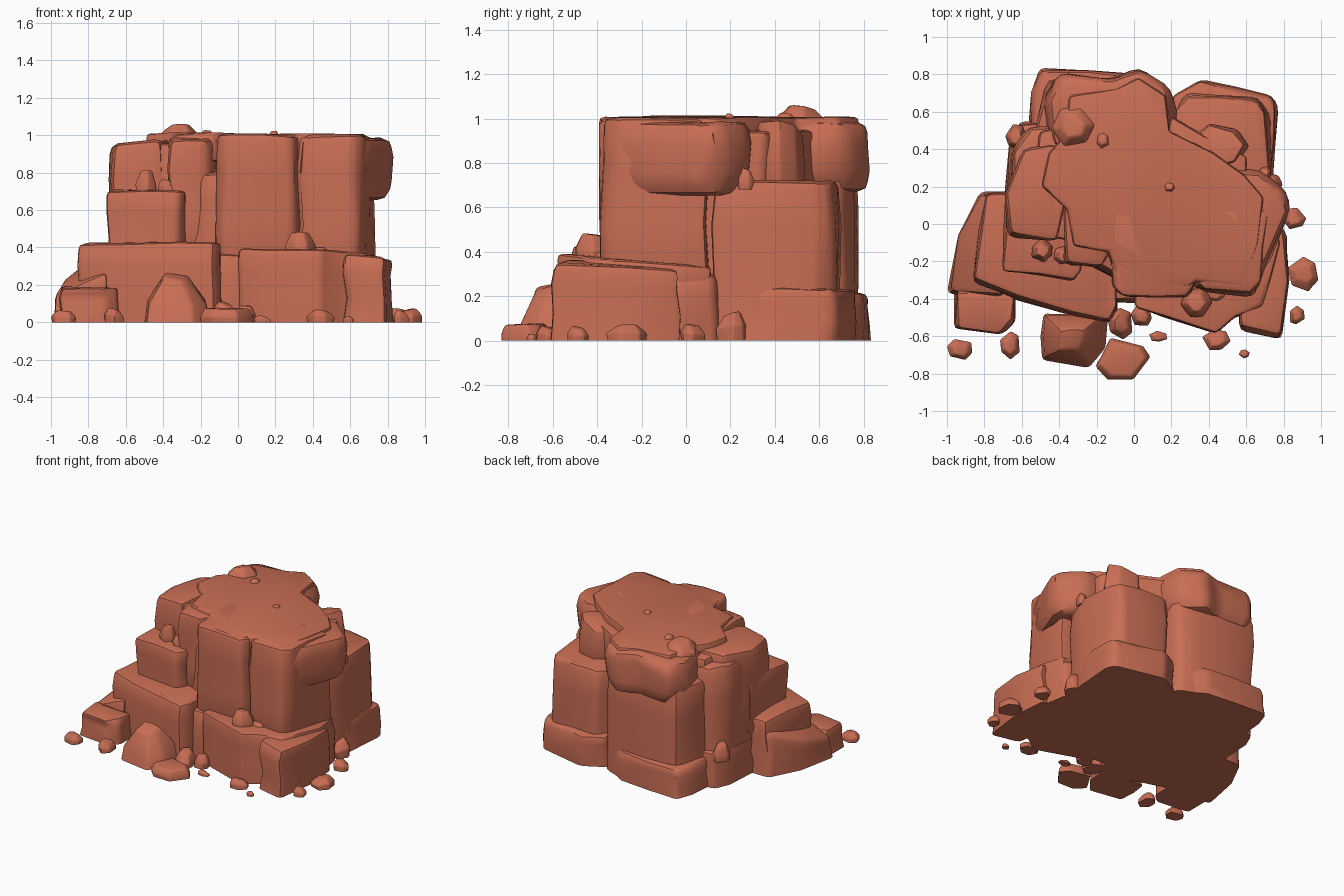
import bpy, bmesh, math, random

random.seed(7)
clay = bpy.data.materials.new("terracotta_rock")
clay.diffuse_color = (0.58, 0.155, 0.088, 1)


def rock(name, outline, z0, z1, taper=0.95, bevel=0.035, jitter=0.013, tilt=(0, 0), rings=None):
    """Outline swept through uneven rings (height, scale), tilted top, worn edges."""
    rings = rings or [(t, 1 + (taper - 1) * t) for t in (0, .35, .72, 1)]
    cx = sum(p[0] for p in outline) / len(outline)
    cy = sum(p[1] for p in outline) / len(outline)
    # Split long sides so the walls can undulate
    pts = []
    for (ax, ay), (bx, by) in zip(outline, outline[1:] + outline[:1]):
        k = max(1, round(math.hypot(bx - ax, by - ay) / .22))
        pts += [(ax + (bx - ax) * i / k, ay + (by - ay) * i / k) for i in range(k)]
    n = len(pts)
    bm = bmesh.new()
    loops = []
    for t, s in rings:
        j = jitter * (0.3 if t == 0 else 1)
        loop = []
        for x, y in pts:
            dx, dy = (x - cx) * s, (y - cy) * s
            z = z0 + (z1 - z0 + tilt[0] * dx + tilt[1] * dy) * t
            if t == 1:
                z += random.uniform(-j, j) * 0.8
            loop.append(bm.verts.new((cx + dx + random.uniform(-j, j),
                                      cy + dy + random.uniform(-j, j), z)))
        loops.append(loop)
    for a, b in zip(loops, loops[1:]):
        for i in range(n):
            bm.faces.new((a[i], a[(i + 1) % n], b[(i + 1) % n], b[i]))
    bm.faces.new(loops[-1])
    bm.faces.new(loops[0][::-1])
    bmesh.ops.recalc_face_normals(bm, faces=bm.faces)
    # Round sharp edges, but leave ground-contact edges crisp
    edges = [e for e in bm.edges if e.calc_face_angle(0) > math.radians(28)
             and not (z0 <= 0.001 and all(v.co.z < 0.001 for v in e.verts))]
    bmesh.ops.bevel(bm, geom=edges, offset=bevel, segments=2, profile=0.55,
                    affect='EDGES', clamp_overlap=True)
    for f in bm.faces:
        f.smooth = True
    for e in bm.edges:
        e.smooth = e.calc_face_angle(0) < math.radians(40)
    me = bpy.data.meshes.new(name)
    bm.to_mesh(me)
    bm.free()
    me.materials.append(clay)
    ob = bpy.data.objects.new(name, me)
    bpy.context.collection.objects.link(ob)


def boulder(name, x, y, z0, rx, ry, h, top=0.55, sides=6):
    """Small rounded stone with an irregular polygon outline and domed top."""
    a0 = random.uniform(0, 1)
    pts = []
    for i in range(sides):
        a = a0 + math.tau * i / sides + random.uniform(-.2, .2)
        r = random.uniform(0.95, 1.1)
        pts.append((x + rx * r * math.cos(a), y + ry * r * math.sin(a)))
    rock(name, pts, z0, z0 + h, 1, min(rx, ry, h) * 0.12, min(rx, ry) * 0.08,
         (random.uniform(-.3, .3), random.uniform(-.3, .3)),
         rings=[(0, .95), (.5, 1), (1, top)])


# Summit: plateau cap over the inner core
flat = [(0, 1), (1, .98)]
rock("plateau_cap", [(-.5, .2), (-.46, .38), (-.38, .48), (-.36, .7), (-.1, .74), (.03, .79), (.17, .69),
                     (.19, .5), (.43, .38), (.6, .26), (.7, .14), (.67, -.1), (.6, -.34), (.34, -.31),
                     (.29, -.34), (-.09, -.31), (-.14, -.16), (-.33, -.12), (-.37, .08)],
     .86, 1.008, bevel=.02, jitter=.008, rings=flat)
rock("inner_core", [(-.58, -.05), (.55, -.25), (.6, .35), (.15, .6), (-.5, .5)], 0, .95, 1, .03)

# Main cliff face
rock("front_slab", [(-.12, -.34), (-.06, -.385), (.28, -.385), (.33, -.33), (.33, .2), (-.12, .2)],
     .3, 1.0, 1.0, .035)
rock("front_slab_shoulder", [(-.27, -.22), (-.06, -.33), (.1, -.36), (.1, .1), (-.27, .1)], .3, .8, .75, .05)
rock("right_slab", [(.31, -.32), (.37, -.36), (.62, -.39), (.68, -.32), (.74, .1), (.3, .12)],
     .28, 1.0, .95, .045)
# Overhang swelling out of the right slab
rock("right_overhang", [(.45, -.3), (.65, -.34), (.73, -.18), (.83, .07), (.82, .18), (.68, .28), (.4, .3)],
     .655, .985, bevel=.05, rings=[(0, .82), (.3, .98), (.7, 1), (1, .93)])

# Stepped blocks on the left
rock("left_step_block", [(-.7, -.25), (-.32, -.3), (-.28, -.24), (-.26, .2), (-.68, .2)],
     .3, .705, 1, .025, .01)
rock("left_upper_block", [(-.67, -.07), (-.4, -.1), (-.37, .1), (-.4, .44), (-.59, .42), (-.69, .16)],
     .3, .965, .97, .045, tilt=(.12, 0))
rock("left_inner_pillar", [(-.37, -.21), (-.16, -.23), (-.11, -.12), (-.12, .15), (-.38, .15)],
     .4, .985, .97, .04)
rock("left_wall", [(-.67, .08), (-.3, .05), (-.3, .54), (-.57, .52), (-.65, .4)], 0, .9, .94, .05)

# Back columns
rock("back_left_column", [(-.55, .47), (-.1, .4), (.2, .45), (.2, .7), (.02, .77), (-.47, .78)],
     0, .80, .95, .06, .015)
rock("back_left_head", [(-.45, .4), (.2, .4), (.22, .6), (.19, .72), (.03, .84), (-.12, .78), (-.4, .8), (-.48, .66)],
     .67, .985, bevel=.05, rings=[(0, .9), (.3, 1), (.7, 1), (1, .94)])
rock("back_right_column", [(.2, .2), (.7, .1), (.74, .3), (.72, .6), (.66, .67), (.28, .71), (.2, .6)],
     0, .72, .95, .04)
boulder("back_right_boulder", .45, .42, .66, .155, .13, .3, .85, 7)

# Low ledge around the back
rock("back_right_ledge", [(.2, .2), (.74, .22), (.77, .62), (.74, .68), (.36, .77), (.2, .68)],
     0, .235, .97, .03)
rock("back_left_ledge", [(-.57, .4), (.0, .4), (.22, .66), (.0, .8), (-.5, .835), (-.55, .7)],
     0, .22, .96, .035)
rock("left_back_ledge", [(-.69, .1), (-.3, .1), (-.3, .55), (-.62, .54), (-.67, .42)], 0, .26, .96, .03)

# Front left terrace
rock("left_terrace", [(-.86, -.3), (-.62, -.4), (-.32, -.49), (-.13, -.53), (-.09, -.45), (-.1, .1),
                      (-.66, .17), (-.81, .17)], 0, .425, .975, .03)
rock("left_wedge", [(-1, -.37), (-.7, -.4), (-.66, .17), (-.82, .17), (-.94, -.06)],
     0, .27, .93, .03, tilt=(.45, .2))
rock("left_corner_rock", [(-.96, -.56), (-.7, -.59), (-.63, -.52), (-.63, -.36), (-.96, -.34)],
     0, .19, .9, .03)

# Front right terrace
rock("right_terrace", [(0, -.44), (.15, -.49), (.43, -.585), (.54, -.5), (.7, -.45), (.78, -.1), (.73, .12), (0, .0)],
     0, .37, .985, .03, tilt=(-.03, -.07))
rock("right_corner_rock", [(.57, -.57), (.79, -.615), (.83, -.3), (.81, -.02), (.55, -.1)],
     0, .345, .95, .035, tilt=(-.1, -.06))
rock("middle_filler", [(-.14, -.42), (.04, -.42), (.04, 0), (-.14, 0)], 0, .36, .95, .03)
rock("right_low_filler", [(.5, -.1), (.78, -.1), (.74, .14), (.5, .2)], 0, .3, .97, .03)

# Fallen boulders at the foot
rock("front_boulder", [(-.49, -.73), (-.24, -.77), (-.15, -.66), (-.14, -.48), (-.48, -.48), (-.5, -.6)],
     0, .245, bevel=.02, tilt=(-.1, .35), rings=[(0, 1), (.45, .88), (1, .4)])
rock("front_flat_stone", [(-.21, -.76), (-.14, -.83), (0, -.835), (.09, -.71), (.05, -.65), (-.12, -.61)],
     0, .075, bevel=.012, jitter=.006, rings=[(0, .97), (.4, 1), (1, .82)])

# Pebbles: x, y, base z, radius x, radius y, height
pebbles = [(-.93, -.67, 0, .07, .06, .06), (-.66, -.65, 0, .06, .075, .07), (-.07, -.53, 0, .07, .08, .10),
           (.04, -.49, 0, .06, .06, .09), (.13, -.6, 0, .05, .03, .03), (.44, -.62, 0, .08, .06, .06),
           (.59, -.695, 0, .03, .025, .03), (.87, -.49, 0, .045, .05, .06), (.91, -.27, 0, .085, .095, .065),
           (.86, .03, 0, .055, .06, .07), (.72, .21, 0, .07, .075, .12), (.33, -.42, .34, .09, .08, .14),
           (.43, -.37, .34, .06, .05, .06), (-.49, -.14, .66, .06, .06, .15), (-.38, -.17, .68, .05, .05, .08),
           (-.32, .53, .94, .12, .12, .11), (-.17, .45, .97, .04, .05, .055),
           (.19, .2, .98, .03, .03, .04), (-.63, .47, .2, .06, .07, .12), (.7, .27, .68, .035, .04, .09)]
for i, p in enumerate(pebbles):
    boulder(f"pebble_{i + 1}", *p)
